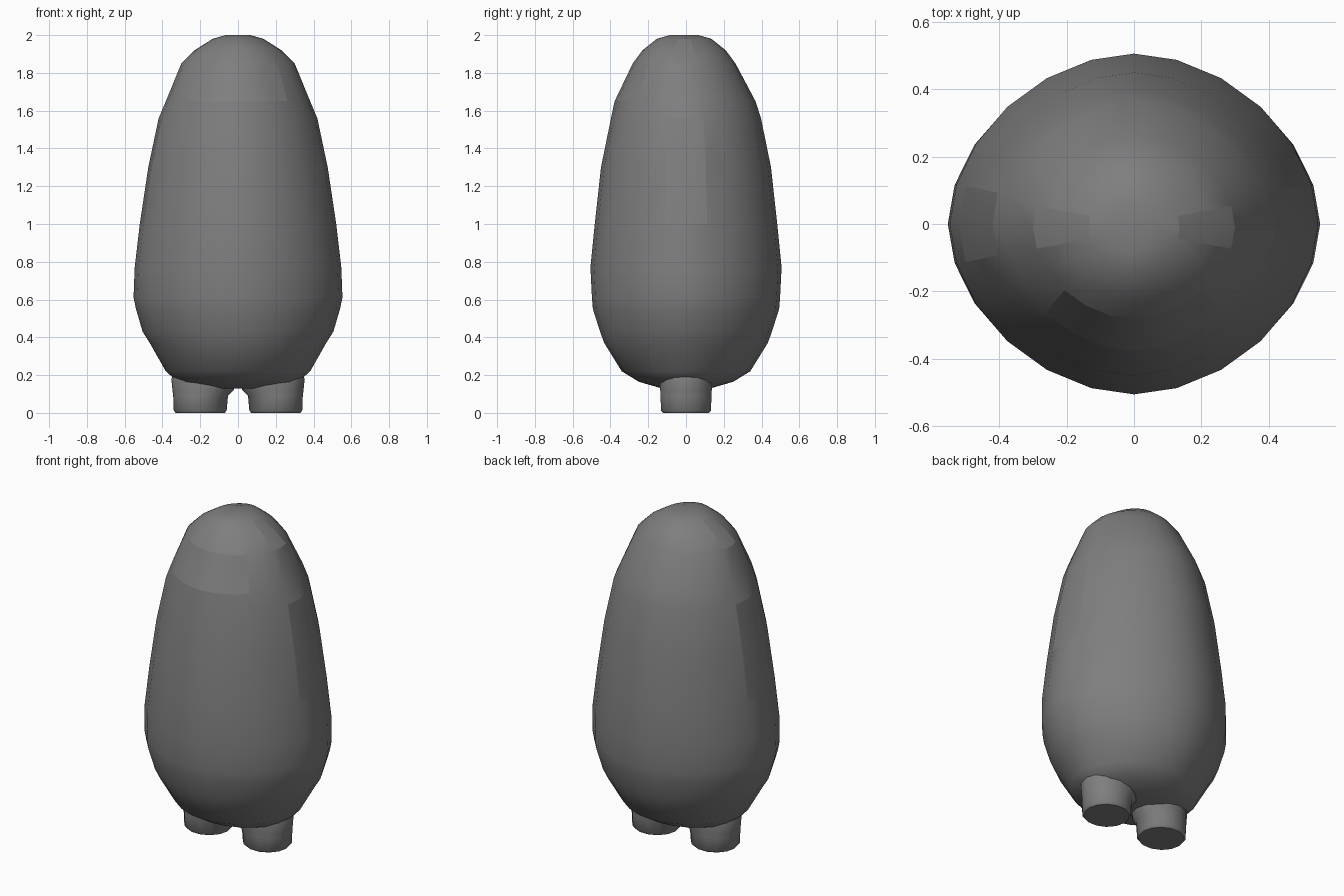
import bpy, bmesh, math

if "Cube" in bpy.data.objects:
    bpy.data.objects.remove(bpy.data.objects["Cube"])

SIDES = 24

# Dark grey for everything
grey = bpy.data.materials.new("dark_grey")
grey.diffuse_color = (0.21, 0.21, 0.21, 1.0)
grey.use_nodes = True
grey.node_tree.nodes["Principled BSDF"].inputs["Base Color"].default_value = grey.diffuse_color


def make_object(name, bm):
    bmesh.ops.recalc_face_normals(bm, faces=bm.faces)
    for f in bm.faces:
        f.smooth = True
    mesh = bpy.data.meshes.new(name)
    bm.to_mesh(mesh)
    bm.free()
    mesh.materials.append(grey)
    ob = bpy.data.objects.new(name, mesh)
    bpy.context.collection.objects.link(ob)
    return ob


def power(v, e):
    return math.copysign(abs(v) ** e, v)


def loft(rings, sides, roundness):
    """Stack of (z, half_x, half_y, centre_x, centre_y) rings, capped at both ends."""
    bm = bmesh.new()
    loops = []
    for z, a, b, cx, cy in rings:
        loop = []
        for i in range(sides):
            t = 2 * math.pi * i / sides
            loop.append(bm.verts.new((cx + a * power(math.cos(t), roundness),
                                      cy + b * power(math.sin(t), roundness), z)))
        loops.append(loop)
    grid = {}
    for r, (lo, hi) in enumerate(zip(loops, loops[1:])):
        for i in range(sides):
            j = (i + 1) % sides
            grid[r, i] = bm.faces.new((lo[i], lo[j], hi[j], hi[i]))
    bm.faces.new(loops[0])
    bm.faces.new(loops[-1])
    return bm, grid


# Egg-shaped body: z, half width, half depth, y offset
profile = [
    (0.13, 0.17, 0.13, 0.0), (0.165, 0.32, 0.25, 0.0), (0.22, 0.382, 0.34, 0.0),
    (0.37, 0.467, 0.433, 0.0), (0.43, 0.505, 0.455, 0.0), (0.55, 0.54, 0.493, 0.0),
    (0.61, 0.553, 0.498, 0.0), (0.77, 0.547, 0.506, 0.0), (1.0, 0.52, 0.483, 0.0),
    (1.3, 0.475, 0.45, 0.0), (1.56, 0.42, 0.397, 0.0), (1.65, 0.382, 0.373, -0.005),
    (1.85, 0.3, 0.272, -0.01), (1.92, 0.23, 0.22, -0.01),
    (1.98, 0.135, 0.145, -0.01), (2.0, 0.065, 0.075, -0.01),
]
bm, grid = loft([(z, a, b, 0, cy) for z, a, b, cy in profile], SIDES, 1.08)

# Panels outlined by sharp edges: face visor, side arms, ear patches
panels = [[grid[11, i] for i in range(15, 21)]]
for columns in ((SIDES - 1, 0), (11, 12)):
    panels.append([grid[r, i] for r in (8, 9) for i in columns])
    panels.append([grid[r, i] for r in (12, 13) for i in columns])
for panel in panels:
    inside = set(panel)
    for f in panel:
        for e in f.edges:
            if any(n not in inside for n in e.link_faces):
                e.smooth = False
make_object("body", bm)

# Two stubby feet, slightly flared where they meet the body
for side, name in ((-1, "left_foot"), (1, "right_foot")):
    foot = [(0.0, 0.13, 0.125, side * 0.2, 0), (0.012, 0.14, 0.136, side * 0.2, 0),
            (0.09, 0.145, 0.138, side * 0.198, 0), (0.12, 0.162, 0.14, side * 0.185, 0),
            (0.18, 0.175, 0.142, side * 0.178, 0), (0.24, 0.15, 0.13, side * 0.178, 0)]
    bm, faces = loft(foot, 14, 1.0)
    for e in bm.edges:
        if all(v.co.z < 0.001 for v in e.verts):
            e.smooth = False
    make_object(name, bm)
